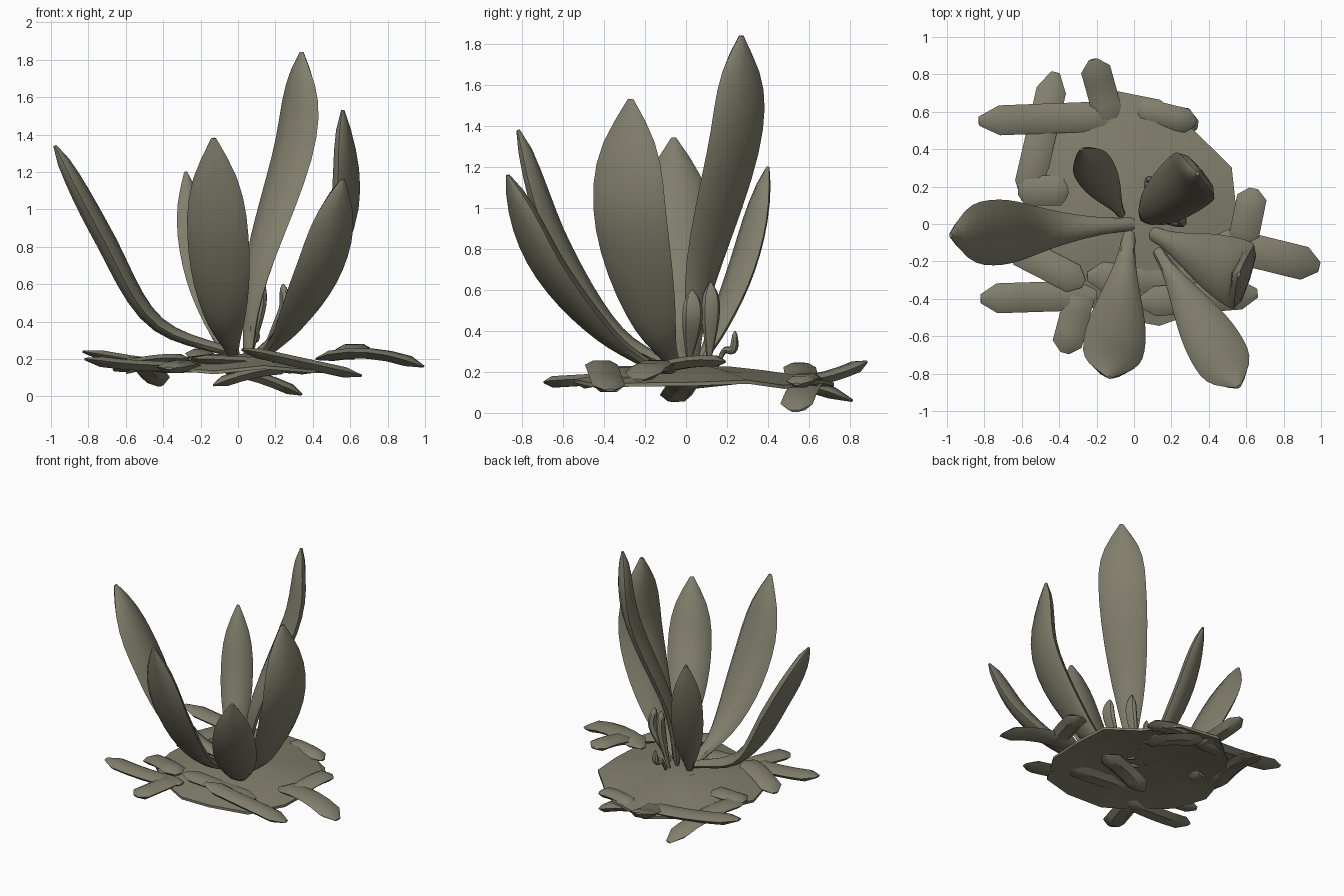
import bpy, bmesh, math
from mathutils import Vector

if "Cube" in bpy.data.objects:
    bpy.data.objects.remove(bpy.data.objects["Cube"])

mat = bpy.data.materials.new("olive grey")
mat.diffuse_color = (0.22, 0.21, 0.15, 1)
mat.use_nodes = True
mat.node_tree.nodes["Principled BSDF"].inputs["Base Color"].default_value = mat.diffuse_color


def finish(name, bm):
    bmesh.ops.recalc_face_normals(bm, faces=bm.faces)
    me = bpy.data.meshes.new(name)
    bm.to_mesh(me)
    bm.free()
    me.materials.append(mat)
    ob = bpy.data.objects.new(name, me)
    bpy.context.collection.objects.link(ob)
    bpy.ops.object.select_all(action='DESELECT')
    bpy.context.view_layer.objects.active = ob
    ob.select_set(True)
    bpy.ops.object.shade_smooth_by_angle(angle=math.radians(40))


def spline(pts, n):
    """Catmull-Rom samples through the points."""
    p = [2 * pts[0] - pts[1]] + pts + [2 * pts[-1] - pts[-2]]
    out = []
    for i in range(n + 1):
        u = i / n * (len(p) - 3)
        k = min(int(u), len(p) - 4)
        t = u - k
        a, b, c, d = p[k:k + 4]
        out.append(0.5 * (2 * b + (c - a) * t + (2 * a - 5 * b + 4 * c - d) * t * t
                          + (3 * b - a - 3 * c + d) * t ** 3))
    return out


def leaf_width(t):
    """Narrow stalk, widest at 65 percent, rounded point."""
    if t < .65:
        return .2 + .8 * math.sin(math.pi / 2 * t / .65) ** 2
    return max(.08, 1 - ((t - .65) / .35) ** 2.8)


def root_width(t):
    """Straight strip with chipped ends."""
    return min(1, .3 + 5 * min(t, 1 - t))


def loft(name, path, side, half, thick, width, cup, sides):
    """Sweep a flattened, slightly cupped section along a path."""
    bm = bmesh.new()
    rings = []
    n = len(path) - 1
    for i, c in enumerate(path):
        tan = (path[min(i + 1, n)] - path[max(i - 1, 0)]).normalized()
        s = (side - tan * side.dot(tan)).normalized()
        up = s.cross(tan)
        w = width(i / n)
        th = thick * (.35 + .65 * w) * (.4 if i in (0, n) else 1)
        ring = []
        for k in range(sides):
            a = 2 * math.pi * k / sides
            x = math.cos(a)
            lift = math.sin(a) * th + cup * half * w * (x * x - .4)
            ring.append(bm.verts.new(c + s * x * half * w + up * lift))
        rings.append(ring)
    for r, q in zip(rings, rings[1:]):
        for k in range(sides):
            j = (k + 1) % sides
            bm.faces.new((r[k], r[j], q[j], q[k]))
    bm.faces.new(rings[0])
    bm.faces.new(rings[-1])
    finish(name, bm)


def blade(name, base, tip, low, high, half, thick=.055, turn=0):
    """Leaf from base to tip; low and high are (outward, upward) fractions on the way."""
    b, d = Vector(base), Vector(tip) - Vector(base)
    mids = [b + Vector((d.x * r, d.y * r, d.z * h)) for r, h in (low, high)]
    a = math.atan2(d.y, d.x) + math.pi / 2 + math.radians(turn)
    side = Vector((math.cos(a), math.sin(a), 0))
    loft(name, spline([b] + mids + [b + d], 16), side, half, thick, leaf_width, .1, 8)


# Large leaves
blade("left_leaf", (0, 0, .22), (-.98, -.06, 1.34), (.46, .16), (.75, .58), .175)
blade("front_leaf", (-.02, -.02, .2), (-.13, -.82, 1.38), (.42, .17), (.77, .54), .165)
blade("front_right_leaf", (.12, -.13, .2), (.56, -.87, 1.16), (.37, .2), (.74, .55), .15)
blade("right_leaf", (.08, -.04, .2), (.56, -.27, 1.53), (.5, .18), (1.0, .58), .185, .055, 8)
blade("tall_back_leaf", (.05, .03, .2), (.34, .27, 1.84), (.17, .28), (.86, .7), .165)
blade("back_left_leaf", (-.06, .04, .2), (-.28, .4, 1.2), (.3, .2), (.68, .55), .11, .045)

# Small shoots between the leaves
blade("outer_shoot", (.12, .01, .2), (.24, .03, .6), (.6, .35), (1.1, .7), .05, .03)
blade("inner_shoot", (.06, .11, .2), (.12, .12, .64), (.6, .35), (1.1, .7), .045, .03)
blade("hooked_shoot", (.06, .15, .22), (.09, .24, .4), (.4, .45), (.9, .5), .03, .02)

# Base mat: thin irregular dome, hollow beneath
radii = [.55, .58, .55, .63, .69, .62, .6, .6, .6, .56, .56, .61, .64, .6]
count = len(radii)
bm = bmesh.new()
rims = []
for drop in (0, .018):
    rings = []
    for f in (.25, .55, .82, 1):
        ring = []
        for k, rad in enumerate(radii):
            a = 2 * math.pi * k / count
            z = .235 - .085 * f ** 1.5 + .015 * f * math.sin(k * 2.4) - drop
            ring.append(bm.verts.new((rad * f * math.cos(a), .05 + rad * f * math.sin(a), z)))
        rings.append(ring)
    for r, q in zip(rings, rings[1:]):
        for k in range(count):
            j = (k + 1) % count
            bm.faces.new((r[k], r[j], q[j], q[k]))
    bm.faces.new(rings[0])
    rims.append(rings[-1])
for k in range(count):
    j = (k + 1) % count
    bm.faces.new((rims[0][k], rims[0][j], rims[1][j], rims[1][k]))
finish("base_mat", bm)


def root(name, start, end, arch=.02, half=.08):
    """Flat strip that arches slightly between its ends."""
    a, b = Vector(start), Vector(end)
    d = b - a
    path = [a.lerp(b, t) + Vector((0, 0, 4 * arch * t * (1 - t)))
            for t in (0, .14, .32, .5, .68, .86, 1)]
    loft(name, path, Vector((-d.y, d.x, 0)).normalized(), half, .032, root_width, -.1, 6)


# Flat branching roots around the rim
root("back_left_root", (-.42, .81, .06), (-.58, .12, .16), .05)
root("back_left_cross_root", (-.83, .55, .24), (-.05, .58, .15), -.02)
root("left_root_fork", (-.62, .18, .18), (-.35, .18, .19), 0)
root("back_root", (-.22, .88, .25), (-.12, .52, .15), -.02)
root("back_drooping_root", (-.1, .6, .15), (.34, .53, .01))
root("back_flat_root", (0, .62, .15), (.33, .54, .14), .02, .065)
root("right_root", (.42, -.09, .2), (.99, -.23, .16), .05, .09)
root("right_root_fork", (.64, .19, .25), (.57, -.15, .21))
root("front_left_root", (-.82, -.4, .2), (-.2, -.38, .17), -.02)
root("front_left_fork", (-.37, -.69, .15), (-.28, -.35, .17), 0)
root("left_root", (-.66, -.12, .14), (-.27, -.32, .2))
root("front_right_root", (.02, -.42, .25), (.66, -.37, .11), 0)
root("front_root", (-.25, -.28, .2), (.35, -.3, .17), 0)
root("under_root", (-.13, -.06, .06), (.28, .02, .15))
